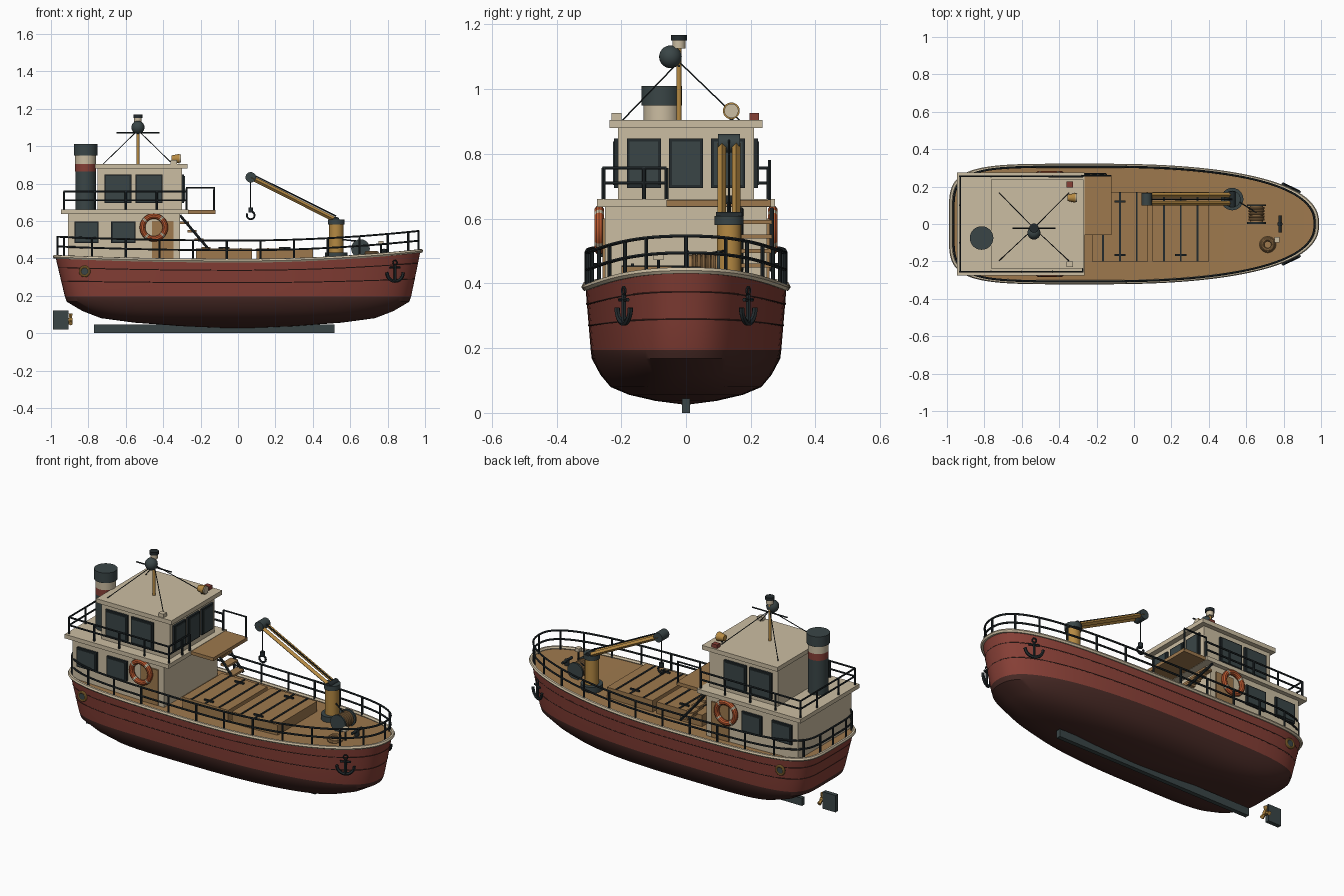
import bpy, bmesh
from math import sin, cos, pi, radians
from mathutils import Vector

if "Cube" in bpy.data.objects:
    bpy.data.objects.remove(bpy.data.objects["Cube"])


def material(name, r, g, b):
    m = bpy.data.materials.new(name)
    m.use_nodes = True
    m.diffuse_color = (r, g, b, 1)
    m.node_tree.nodes["Principled BSDF"].inputs["Base Color"].default_value = (r, g, b, 1)
    return m


RED = material("hull_red", .24, .05, .037)
BOTTOM = material("bottom_maroon", .062, .022, .018)
CREAM = material("cream_paint", .60, .51, .36)
WOOD = material("deck_wood", .34, .19, .075)
SLATE = material("slate_grey", .042, .060, .062)
DARK = material("dark_metal", .017, .024, .027)
OCHRE = material("ochre_yellow", .46, .25, .055)
ORANGE = material("life_orange", .50, .10, .03)


def finish(name, mats, smooth=False):
    ob = bpy.context.object
    ob.name = name
    for m in mats if isinstance(mats, list) else [mats]:
        ob.data.materials.append(m)
    if smooth:
        bpy.ops.object.shade_smooth_by_angle(angle=radians(35))
    return ob


def box(name, mat, x0, x1, y0, y1, z0, z1):
    bpy.ops.mesh.primitive_cube_add(size=1, location=((x0+x1)/2, (y0+y1)/2, (z0+z1)/2))
    bpy.context.object.scale = (x1-x0, y1-y0, z1-z0)
    return finish(name, mat)


def rod(name, mat, a, b, r, r2=None, sides=20):
    a, b = Vector(a), Vector(b)
    bpy.ops.mesh.primitive_cone_add(vertices=sides, radius1=r, radius2=r if r2 is None else r2,
                                    depth=(b-a).length, location=(a+b)/2)
    bpy.context.object.rotation_euler = (b-a).to_track_quat('Z', 'Y').to_euler()
    return finish(name, mat, sides > 8)


def tube(name, mat, pts, r, closed=False):
    cu = bpy.data.curves.new(name, 'CURVE')
    cu.dimensions, cu.bevel_depth, cu.bevel_resolution = '3D', r, 1
    cu.use_fill_caps = True
    sp = cu.splines.new('POLY')
    sp.points.add(len(pts) - 1)
    for p, q in zip(sp.points, pts):
        p.co = (*q, 1)
    sp.use_cyclic_u = closed
    ob = bpy.data.objects.new(name, cu)
    bpy.context.collection.objects.link(ob)
    bpy.ops.object.select_all(action='DESELECT')
    ob.select_set(True)
    bpy.context.view_layer.objects.active = ob
    bpy.ops.object.convert(target='MESH')
    return finish(name, mat, True)


def torus(name, mats, loc, big, small, rot=(0, 0, 0)):
    bpy.ops.mesh.primitive_torus_add(location=loc, rotation=rot, major_radius=big, minor_radius=small,
                                     major_segments=32, minor_segments=10)
    return finish(name, mats, True)


# Hull plan: blunt stern, finer bow
MID, WIDE = -.2, .315


def sheer(x):
    return .383 + (.055 if x > 0 else .022) * x * x


def half(x):
    a, n = (1.19, 2.4) if x > MID else (.79, 5)
    return WIDE * max(0, 1 - (abs(x - MID) / a) ** n) ** (1 / n)


def plan(t, s=1.0):
    a, n = (1.19, 2.4) if cos(t) > 0 else (.79, 5)
    c = abs(cos(t)) ** (2 / n) * (1 if cos(t) > 0 else -1)
    w = abs(sin(t)) ** (2 / n) * (1 if sin(t) > 0 else -1)
    return (MID + a * c) * s, WIDE * w * s


N = 128
ANGLES = [2 * pi * (i + .5) / N for i in range(N)]


def hull_ring(f, grow=0):
    """Loop on the topsides, f from 0 at the waterline to 1 at the gunwale."""
    out = []
    for t in ANGLES:
        x, y = plan(t, .935 + .05 * f + grow)
        out.append((x, y, .195 + f * (sheer(x) - .195)))
    return out


def sheer_ring(s, up):
    return [(x, y, sheer(x) + up) for x, y in (plan(t, s) for t in ANGLES)]


# Hull with painted bottom and planked deck
bm = bmesh.new()
rings = [hull_ring(f) for f in (1, .7, .35, 0)]
for s, z in ((.925, .168), (.84, .118), (.74, .08), (.56, .056), (.3, .037), (.03, .026)):
    rings.append([(*plan(t, s), z) for t in ANGLES])
loops = [[bm.verts.new(p) for p in ring] for ring in rings]
for k in range(len(loops) - 1):
    for i in range(N):
        j = (i + 1) % N
        bm.faces.new((loops[k][i], loops[k][j], loops[k+1][j], loops[k+1][i])).material_index = int(k > 2)
bm.faces.new(loops[-1]).material_index = 1
top = loops[0]
for i in range(N // 2 - 1):
    bm.faces.new((top[i], top[i+1], top[N-2-i], top[N-1-i])).material_index = 2
bmesh.ops.recalc_face_normals(bm, faces=bm.faces)
mesh = bpy.data.meshes.new("hull")
bm.to_mesh(mesh)
hull = bpy.data.objects.new("hull", mesh)
bpy.context.collection.objects.link(hull)
bpy.ops.object.select_all(action='DESELECT')
hull.select_set(True)
bpy.context.view_layer.objects.active = hull
finish("hull", [RED, BOTTOM, WOOD], True)

tube("gunwale", CREAM, sheer_ring(.989, .004), .011, True)
for f in (.4, .75):
    tube("plank_seam", BOTTOM, hull_ring(f, -.002), .003, True)
box("keel", SLATE, -.77, .515, -.013, .013, 0, .045)
box("rudder", SLATE, -.99, -.905, -.012, .012, .02, .12)
rod("propeller_hub", OCHRE, (-.91, 0, .07), (-.885, 0, .07), .012)
for k in range(3):
    a = 2 * pi * k / 3
    rod("propeller_blade", OCHRE, (-.895, 0, .07), (-.895, .036*sin(a), .07 + .036*cos(a)), .006, .012, 6)

# Deck railing
for up in (.06, .112):
    tube("deck_rail", DARK, sheer_ring(.975, up), .0055, True)
posts = [(x, s * half(x / .975) * .975) for x in (-.93, -.78, -.6, -.42, -.24, -.06, .12, .3, .48, .65, .8, .91)
         for s in (-1, 1)] + [(.965, 0), (-.965, 0), (-.965, .12), (-.965, -.12)]
for x, y in posts:
    rod("rail_post", DARK, (x, y, sheer(x)), (x, y, sheer(x) + .112), .006, sides=8)

# Lower deckhouse and wheelhouse
box("deckhouse", CREAM, -.91, -.31, -.25, .25, .385, .64)
box("boat_deck", CREAM, -.945, -.265, -.275, .275, .636, .66)
box("wheelhouse", CREAM, -.75, -.30, -.21, .21, .66, .885)
box("wheelhouse_roof", CREAM, -.765, -.27, -.237, .237, .88, .905)


def side_window(x0, x1, z0, z1, y, s):
    box("window_frame", DARK, x0, x1, *sorted((s*(y-.01), s*(y+.012))), z0, z1)
    box("window_glass", SLATE, x0+.009, x1-.009, *sorted((s*y, s*(y+.016))), z0+.009, z1-.009)


for s in (-1, 1):
    for x in (-.875, -.678):
        side_window(x, x + .13, .482, .597, .25, s)
    for x in (-.715, -.548):
        side_window(x, x + .145, .695, .848, .21, s)
    box("side_door", WOOD, -.46, -.345, *sorted((s*.24, s*.258)), .39, .6)
    ring = torus("life_ring", [ORANGE, CREAM], (-.45, s*.268, .565), .061, .015, (pi/2, 0, 0))
    for i, p in enumerate(ring.data.polygons):
        p.material_index = int((i // 10) % 8 == 4)
    # Stern portholes
    y = half(-.82) * .98
    torus("porthole_ring", OCHRE, (-.82, s*y, .33), .024, .007, (pi/2, 0, 0))
    rod("porthole_glass", SLATE, (-.82, s*(y-.02), .33), (-.82, s*(y+.004), .33), .022)
for y in (-.13, 0, .13):
    box("front_window_frame", DARK, -.31, -.288, y-.053, y+.053, .695, .848)
    box("front_window_glass", SLATE, -.3, -.284, y-.044, y+.044, .704, .839)

# Boat deck railing, bridge wing and stairs
for z in (.71, .757):
    tube("upper_rail", DARK, [(-.275, -.06, z), (-.275, -.255, z), (-.93, -.255, z), (-.93, .255, z),
                              (-.275, .255, z)], .0055)
for x, y in [(x, s*.255) for x in (-.93, -.765, -.6, -.435, -.275) for s in (-1, 1)] + \
            [(-.93, -.1), (-.93, .1), (-.275, -.13), (-.275, -.06)]:
    rod("upper_rail_post", DARK, (x, y, .65), (x, y, .757), .006, sides=8)
box("bridge_wing", WOOD, -.27, -.12, -.06, .262, .638, .658)
tube("wing_rail", DARK, [(-.275, .258, .65), (-.275, .258, .778), (-.128, .258, .778), (-.128, .258, .65)], .006)
for s in (.17, .265):
    rod("stair_stringer", DARK, (-.31, s, .63), (-.15, s, .44), .007, sides=8)
for k in range(4):
    x, z = -.285 + .038*k, .59 - .045*k
    box("stair_tread", WOOD, x-.024, x+.024, .17, .265, z-.006, z+.006)

# Funnel in painted bands
for name, mat, z0, z1, r in (("funnel", SLATE, .65, .865, .055), ("funnel_red_band", RED, .865, .905, .056),
                             ("funnel_cream_band", CREAM, .905, .95, .056), ("funnel_cap", SLATE, .95, 1.01, .063)):
    rod(name, mat, (-.815, -.075, z0), (-.815, -.075, z1), r, sides=32)

# Mast with stays, crossbar, radar ball and lamp
MX, MY = -.535, -.022
rod("mast", OCHRE, (MX, MY, .9), (MX, MY, 1.13), .008)
rod("mast_lamp", CREAM, (MX, MY, 1.125), (MX, MY, 1.152), .02)
rod("mast_lamp_cap", DARK, (MX, MY, 1.15), (MX, MY, 1.168), .025)
rod("crossbar", DARK, (MX-.115, MY, 1.072), (MX+.115, MY, 1.072), .004, sides=8)
bpy.ops.mesh.primitive_uv_sphere_add(segments=24, ring_count=14, radius=.035, location=(MX, -.048, 1.1))
finish("radar_ball", SLATE, True)
for dx in (-.19, .19):
    for y in (-.2, .17):
        rod("mast_stay", DARK, (MX, MY, 1.085), (MX+dx, y, .9), .0025, sides=6)

# Roof lamps
rod("searchlight", OCHRE, (-.355, .14, .933), (-.312, .14, .933), .017, .026)
rod("searchlight_lens", CREAM, (-.312, .14, .933), (-.306, .14, .933), .022)
rod("searchlight_stand", DARK, (-.335, .14, .9), (-.335, .14, .925), .006, sides=8)
box("left_nav_light", RED, -.362, -.327, .196, .226, .904, .926)
box("right_nav_light", CREAM, -.362, -.327, -.23, -.2, .904, .926)

# Cargo hatches with battens and grips
for x0, x1 in ((-.225, .075), (.1, .4)):
    box("hatch", WOOD, x0, x1, -.2, .17, .37, .452)
    for k in (.2, .5, .8):
        x = x0 + (x1 - x0) * k
        box("hatch_batten", DARK, x-.005, x+.005, -.2, .17, .45, .456)
    for y in (-.165, .12):
        box("hatch_grip", DARK, (x0+x1)/2-.03, (x0+x1)/2+.03, y-.005, y+.005, .45, .461)

# Deck crane
CX, CY, TX, TZ = .525, .133, .068, .833
rod("crane_base", SLATE, (CX, CY, .385), (CX, CY, .43), .06, sides=24)
rod("crane_post", OCHRE, (CX, CY, .42), (CX, CY, .585), .038, sides=24)
rod("crane_collar", SLATE, (CX, CY, .58), (CX, CY, .608), .045, sides=24)
rod("boom_pivot", DARK, (CX, CY-.04, .603), (CX, CY+.04, .603), .018)
for y in (CY-.022, CY+.022):
    rod("boom_beam", OCHRE, (CX, y, .603), (TX, y, TZ), .013, sides=4)
rod("boom_cable", DARK, (CX, CY, .625), (TX, CY, TZ+.02), .004, sides=6)
rod("boom_sheave", SLATE, (TX, CY-.034, TZ), (TX, CY+.034, TZ), .028, sides=24)
rod("hook_cable", DARK, (TX, CY, TZ), (TX, CY, .66), .003, sides=6)
rod("hook_block", DARK, (TX, CY, .645), (TX, CY, .672), .013)
tube("cargo_hook", DARK, [(TX, CY, .65)] + [(TX + .021*sin(a), CY, .63 + .021*cos(a))
                                           for a in (pi*k/6 for k in range(1, 11))], .006)

# Foredeck gear: winch, rope coil, bollard and vent
WX, WZ = .655, .452
rod("winch_drum", WOOD, (WX, .01, WZ), (WX, .1, WZ), .035)
for k in range(5):
    torus("winch_rope", WOOD, (WX, .025 + .015*k, WZ), .037, .007, (pi/2, 0, 0))
for y in (.005, .1):
    rod("winch_flange", SLATE, (WX, y-.005, WZ), (WX, y+.005, WZ), .05, sides=24)
rod("winch_line", DARK, (WX, .06, .49), (.56, .12, .5), .004, sides=6)
for k in range(2):
    torus("rope_coil", WOOD, (.715, -.11, .417 + .012*k), .034 - .006*k, .01)
rod("bollard", DARK, (.78, 0, .4), (.78, 0, .45), .014)
rod("bollard_bar", DARK, (.78, -.045, .444), (.78, .045, .444), .008)
rod("vent_post", DARK, (.765, -.085, .4), (.765, -.085, .475), .005, sides=8)
box("vent_head", CREAM, .752, .778, -.1, -.07, .472, .492)

# Bow anchors lying along the hull sides
for s in (-1, 1):
    ax = .84
    along = Vector((.1, s*(half(ax+.05) - half(ax-.05)), 0)).normalized()
    base = Vector((ax, s*(half(ax) + .008), 0))

    def at(u, z):
        return base + along * u + Vector((0, 0, z))
    tube("anchor_shank", DARK, [at(0, .365), at(0, .28)], .008)
    tube("anchor_stock", DARK, [at(-.03, .35), at(.03, .35)], .006)
    tube("anchor_arms", DARK, [at(.048*sin(a), .325 - .048*cos(a)) for a in
                               (pi*k/12 for k in range(-6, 7))], .009)
    tube("anchor_ring", DARK, [at(.012*cos(a), .377 + .012*sin(a)) for a in
                               (pi*k/6 for k in range(12))], .004, True)
